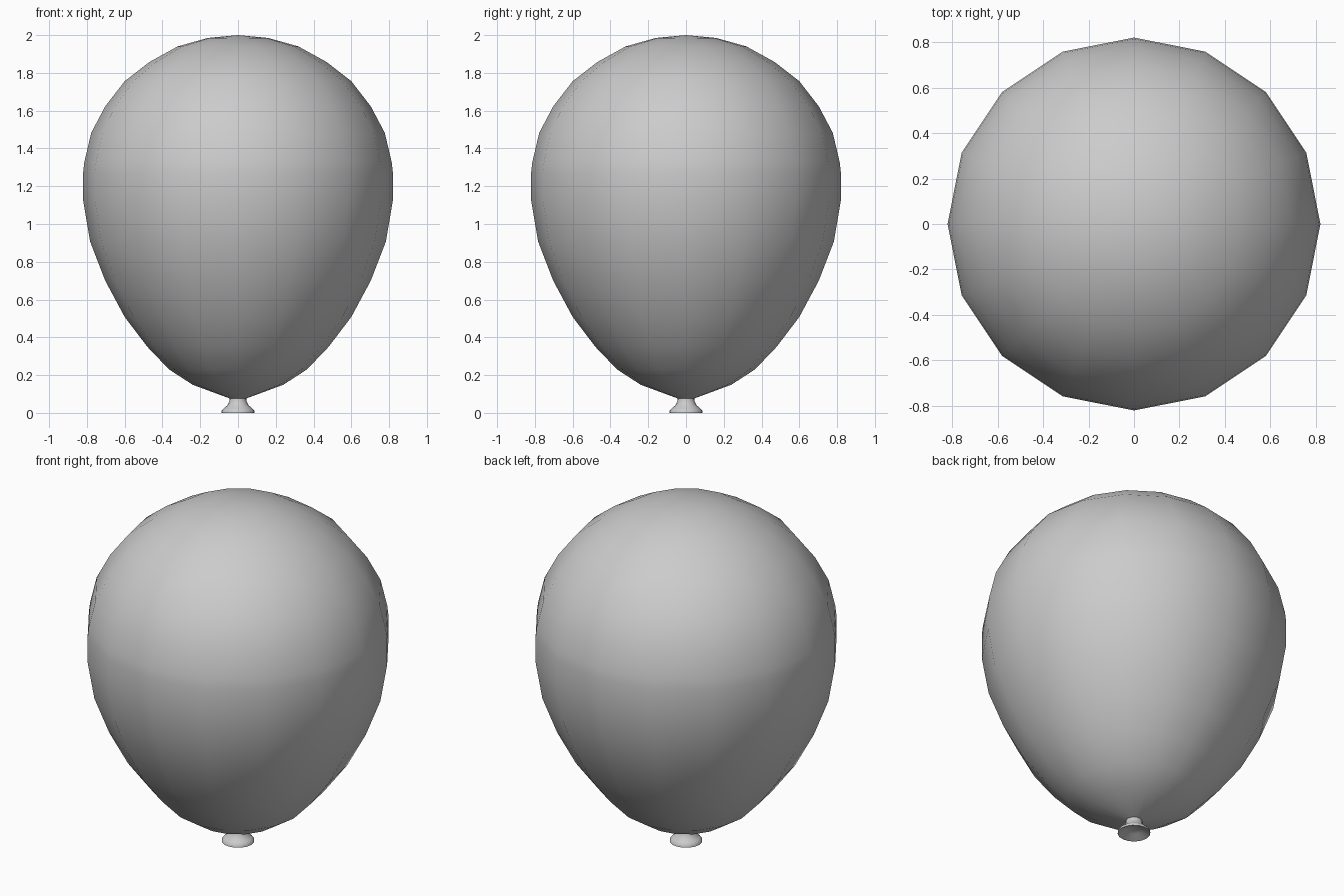
import bpy, bmesh
from math import cos, sin, pi

if "Cube" in bpy.data.objects:
    bpy.data.objects.remove(bpy.data.objects["Cube"])


def lathe(name, profile, sides, angle):
    """Revolve (radius, z) points around z; zero radius makes a pole."""
    bm = bmesh.new()
    rings = []
    for r, z in profile:
        if r == 0:
            rings.append([bm.verts.new((0, 0, z))] * sides)
        else:
            rings.append([bm.verts.new((r * cos(2 * pi * i / sides),
                                        r * sin(2 * pi * i / sides), z))
                          for i in range(sides)])
    for a, b in zip(rings, rings[1:]):
        for i in range(sides):
            j = (i + 1) % sides
            bm.faces.new(list(dict.fromkeys((a[i], a[j], b[j], b[i]))))
    bmesh.ops.recalc_face_normals(bm, faces=bm.faces)
    mesh = bpy.data.meshes.new(name)
    bm.to_mesh(mesh)
    bm.free()
    obj = bpy.data.objects.new(name, mesh)
    bpy.context.collection.objects.link(obj)
    bpy.ops.object.select_all(action='DESELECT')
    obj.select_set(True)
    bpy.context.view_layer.objects.active = obj
    bpy.ops.object.shade_smooth_by_angle(angle=angle)
    return obj


# Inflated body, tapering to the neck
lathe("balloon_body", [
    (0, 2.0), (0.16, 1.985), (0.32, 1.94), (0.47, 1.857), (0.60, 1.756),
    (0.703, 1.623), (0.777, 1.483), (0.814, 1.326), (0.82, 1.27),
    (0.82, 1.125), (0.783, 0.907), (0.703, 0.70), (0.60, 0.508),
    (0.48, 0.35), (0.365, 0.23), (0.24, 0.149), (0.04, 0.075), (0, 0.07)],
    16, pi / 3)

# Flared mouth with a hollow underside
lathe("balloon_mouth", [
    (0, 0.078), (0.044, 0.076), (0.046, 0.06), (0.056, 0.04), (0.075, 0.024),
    (0.087, 0.012), (0.088, 0.0), (0.08, 0.002), (0.045, 0.022), (0, 0.03)],
    16, pi / 4)
